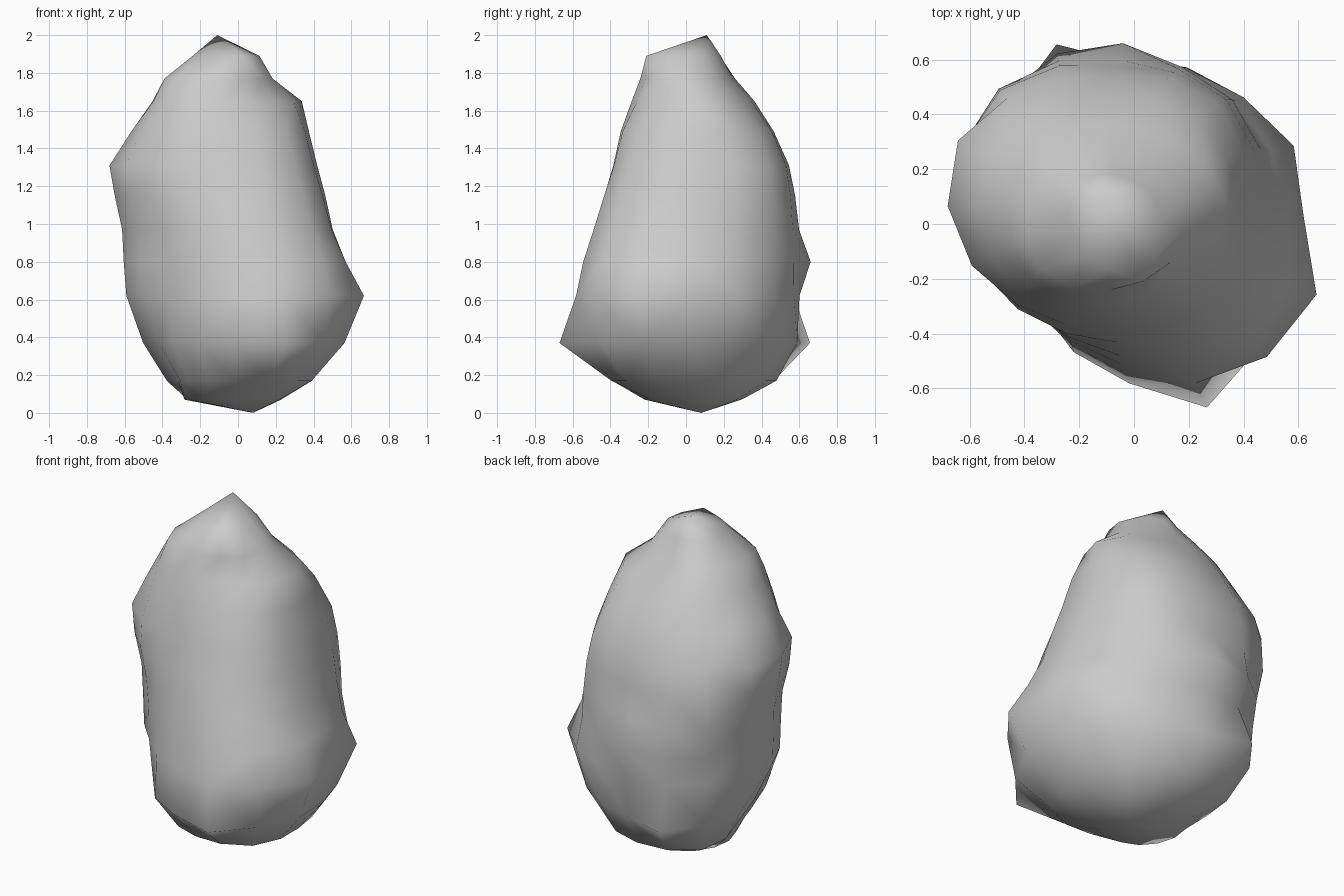
import bpy, bmesh, math

if "Cube" in bpy.data.objects:
    bpy.data.objects.remove(bpy.data.objects["Cube"])

# Rock cross-sections: height, then radii at E, NE, N, NW, W, SW, S, SE
SECTIONS = [
    (0.07, .22, .28, .29, .29, .28, .26, .22, .20),
    (0.17, .40, .43, .47, .49, .31, .36, .40, .46),
    (0.37, .57, .55, .57, .60, .445, .46, .60, .67),
    (0.62, .65, .61, .57, .60, .56, .48, .575, .73),
    (0.80, .61, .58, .62, .61, .565, .48, .555, .69),
    (0.97, .55, .575, .55, .63, .565, .49, .53, .62),
    (1.15, .52, .56, .52, .61, .595, .52, .49, .57),
    (1.31, .485, .53, .48, .56, .615, .51, .45, .52),
    (1.49, .45, .44, .39, .44, .49, .46, .42, .47),
    (1.65, .42, .31, .28, .33, .37, .41, .37, .38),
    (1.77, .26, .18, .16, .22, .28, .36, .33, .32),
    (1.89, .17, .10, .09, .10, .14, .18, .26, .27),
]
# Protruding corners: (section, sixteenth of a turn) -> radius
CORNERS = {(3, 15): .755, (3, 1): .665, (2, 13): .745, (2, 15): .63,
           (2, 5): .69, (4, 3): .575, (4, 5): .63, (7, 7): .625, (11, 13): .33}
SIDES = 16


def radius(radii, t):
    """Smooth periodic interpolation between the eight radii."""
    i, f = int(t), t % 1
    a, b, c, d = (radii[(i + k) % 8] for k in (-1, 0, 1, 2))
    return b + 0.5 * f * (c - a + f * (2*a - 5*b + 4*c - d + f * (3*(b - c) + d - a)))


bm = bmesh.new()
rings = []
for level, (z, *radii) in enumerate(SECTIONS):
    ring = []
    for s in range(SIDES):
        ang = 2 * math.pi * s / SIDES
        r = CORNERS.get((level, s), radius(radii, s * 8 / SIDES))
        # the axis of the rock leans left and back with height
        ring.append(bm.verts.new((-0.05 * z + r * math.cos(ang),
                                  0.05 * z + r * math.sin(ang), z)))
    rings.append(ring)

# Walls
for lo, hi in zip(rings, rings[1:]):
    for s in range(SIDES):
        n = (s + 1) % SIDES
        bm.faces.new((lo[s], lo[n], hi[n], hi[s]))

# Base point and peak
base = bm.verts.new((0.08, 0.08, 0))
peak = bm.verts.new((-0.11, 0.11, 2))
for s in range(SIDES):
    n = (s + 1) % SIDES
    bm.faces.new((base, rings[0][n], rings[0][s]))
    bm.faces.new((peak, rings[-1][s], rings[-1][n]))

bmesh.ops.triangulate(bm, faces=bm.faces[:])
bmesh.ops.recalc_face_normals(bm, faces=bm.faces[:])
mesh = bpy.data.meshes.new("rock")
bm.to_mesh(mesh)
bm.free()
rock = bpy.data.objects.new("rock", mesh)
bpy.context.collection.objects.link(rock)
bpy.context.view_layer.objects.active = rock
rock.select_set(True)
bpy.ops.object.shade_smooth_by_angle(angle=math.radians(70))
